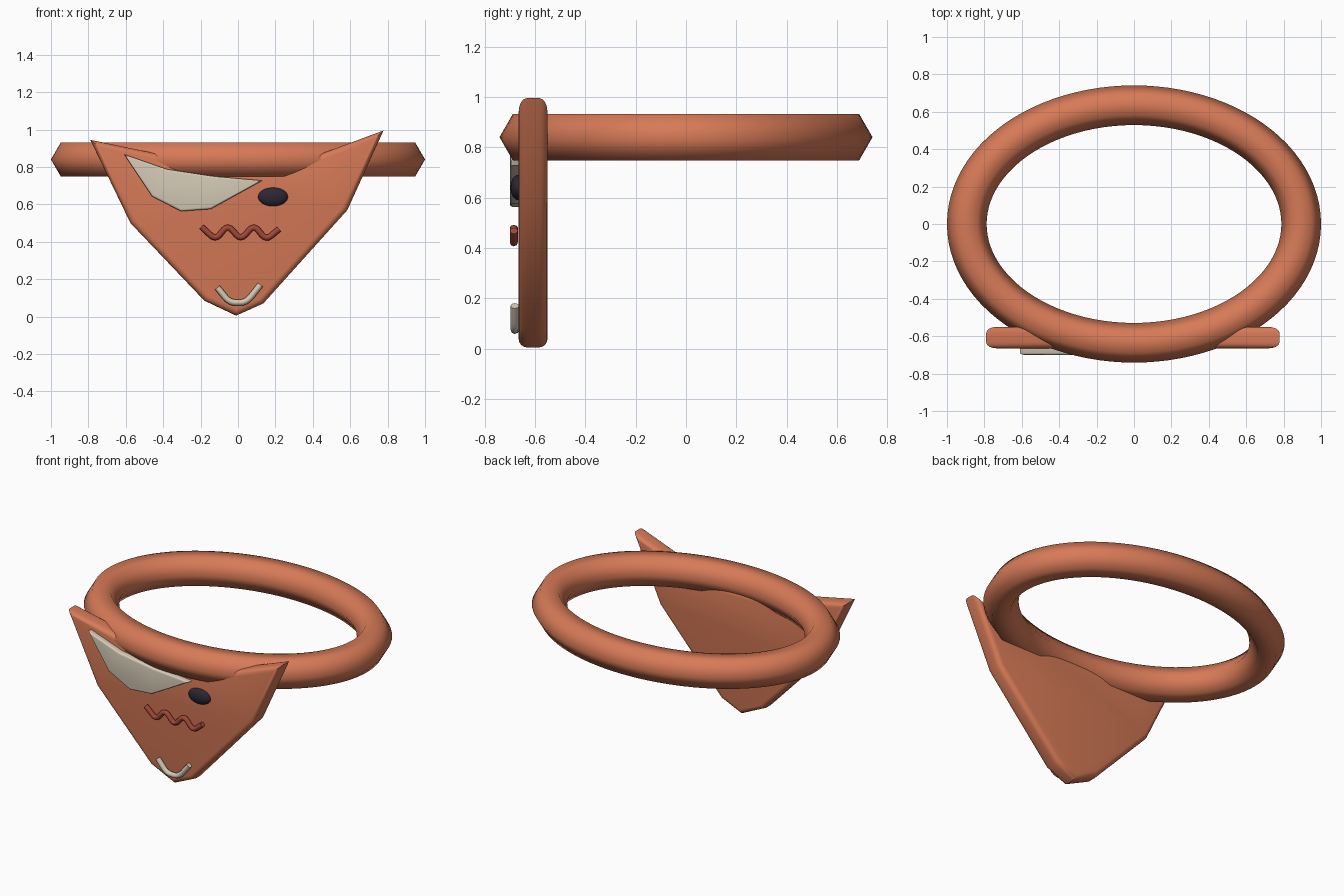
import bpy, bmesh, math
from mathutils import Vector

cube = bpy.data.objects.get("Cube")
if cube:
    bpy.data.objects.remove(cube, do_unlink=True)


def material(name, rgb):
    m = bpy.data.materials.new(name)
    m.use_nodes = True
    m.diffuse_color = (*rgb, 1)
    m.node_tree.nodes["Principled BSDF"].inputs["Base Color"].default_value = (*rgb, 1)
    return m


ORANGE = material("fox orange", (0.68, 0.195, 0.095))
CREAM = material("cream", (0.66, 0.59, 0.47))
DARK = material("dark eye", (0.025, 0.02, 0.035))
RED = material("brick red", (0.36, 0.065, 0.04))


def finish(name, bm, mat, angle=40):
    bmesh.ops.recalc_face_normals(bm, faces=bm.faces)
    mesh = bpy.data.meshes.new(name)
    bm.to_mesh(mesh)
    bm.free()
    mesh.materials.append(mat)
    ob = bpy.data.objects.new(name, mesh)
    bpy.context.collection.objects.link(ob)
    bpy.ops.object.select_all(action='DESELECT')
    ob.select_set(True)
    bpy.context.view_layer.objects.active = ob
    bpy.ops.object.shade_smooth_by_angle(angle=math.radians(angle))
    return ob


def plate(name, outline, front, back, bevel, mat):
    """Outline in x, z given thickness along y, with rounded rims."""
    bm = bmesh.new()
    face = bm.faces.new([bm.verts.new((x, front, z)) for x, z in outline])
    ext = bmesh.ops.extrude_face_region(bm, geom=[face], use_keep_orig=True)
    moved = [v for v in ext["geom"] if isinstance(v, bmesh.types.BMVert)]
    bmesh.ops.translate(bm, verts=moved, vec=(0, back - front, 0))
    rims = [e for e in bm.edges if abs(e.verts[0].co.y - e.verts[1].co.y) < 1e-5]
    bmesh.ops.bevel(bm, geom=rims, offset=bevel, segments=4, profile=0.5,
                    affect='EDGES', clamp_overlap=True)
    return finish(name, bm, mat, 30)


def tube(name, path, radius, mat, sides, closed=False, angle=65):
    """Sweep a round section along a path, with the rings mitred at bends."""
    bm = bmesh.new()
    pts = [Vector(p) for p in path]
    n = len(pts)
    flat_axis = Vector((0, 0, 1)) if closed else Vector((0, 1, 0))
    rings = []
    for i, p in enumerate(pts):
        a = pts[i - 1] if closed or i else p
        b = pts[(i + 1) % n] if closed or i < n - 1 else p
        side = flat_axis.cross((b - a).normalized())
        rings.append([bm.verts.new(p + radius * (math.cos(t) * side + math.sin(t) * flat_axis))
                      for t in (math.tau * k / sides for k in range(sides))])
    for i in range(n if closed else n - 1):
        r, s = rings[i], rings[(i + 1) % n]
        for k in range(sides):
            j = (k + 1) % sides
            bm.faces.new((r[k], r[j], s[j], s[k]))
    if not closed:
        bm.faces.new(rings[0])
        bm.faces.new(rings[-1])
    return finish(name, bm, mat, angle)


def rounded(points, y, steps=4):
    """Open path in x, z with softened corners."""
    pts = [Vector((x, y, z)) for x, z in points]
    path = [pts[0]]
    for a, b, c in zip(pts, pts[1:], pts[2:]):
        p, q = b.lerp(a, 0.35), b.lerp(c, 0.35)
        for i in range(steps + 1):
            t = i / steps
            path.append(p.lerp(b, t).lerp(b.lerp(q, t), t))
    return path + [pts[-1]]


# Oval band with a six-sided section
band = [(0.894 * math.cos(t), 0.635 * math.sin(t), 0.84)
        for t in (math.tau * i / 96 for i in range(96))]
tube("band", band, 0.106, ORANGE, 6, closed=True)

# Fox face with two pointed ears
plate("face", [(-0.79, 0.945), (-0.575, 0.50), (-0.18, 0.085), (-0.01, 0.005),
               (0.135, 0.07), (0.585, 0.57), (0.778, 0.995), (0.43, 0.865),
               (0.2, 0.81), (-0.2, 0.81), (-0.43, 0.87)],
      -0.665, -0.55, 0.032, ORANGE)

# Cream patch over one eye
plate("eye_patch", [(-0.61, 0.868), (-0.46, 0.643), (-0.305, 0.563), (-0.145, 0.575),
                    (0.13, 0.727), (-0.13, 0.75), (-0.38, 0.788)],
      -0.70, -0.65, 0.012, CREAM)

# Oval eye
bm = bmesh.new()
bmesh.ops.create_uvsphere(bm, u_segments=24, v_segments=12, radius=1)
bmesh.ops.scale(bm, verts=bm.verts, vec=(0.08, 0.03, 0.05))
bmesh.ops.translate(bm, verts=bm.verts, vec=(0.187, -0.667, 0.64))
finish("eye", bm, DARK)

# Wavy line and chin curve
wave = [(-0.195, 0.48), (-0.12, 0.41), (-0.055, 0.49), (0.015, 0.41),
        (0.085, 0.49), (0.15, 0.41), (0.22, 0.468)]
tube("wavy_line", rounded(wave, -0.684), 0.016, RED, 8)
chin = [(-0.11, 0.155), (-0.045, 0.075), (0.045, 0.075), (0.12, 0.17)]
tube("chin_curve", rounded(chin, -0.68), 0.017, CREAM, 8)
